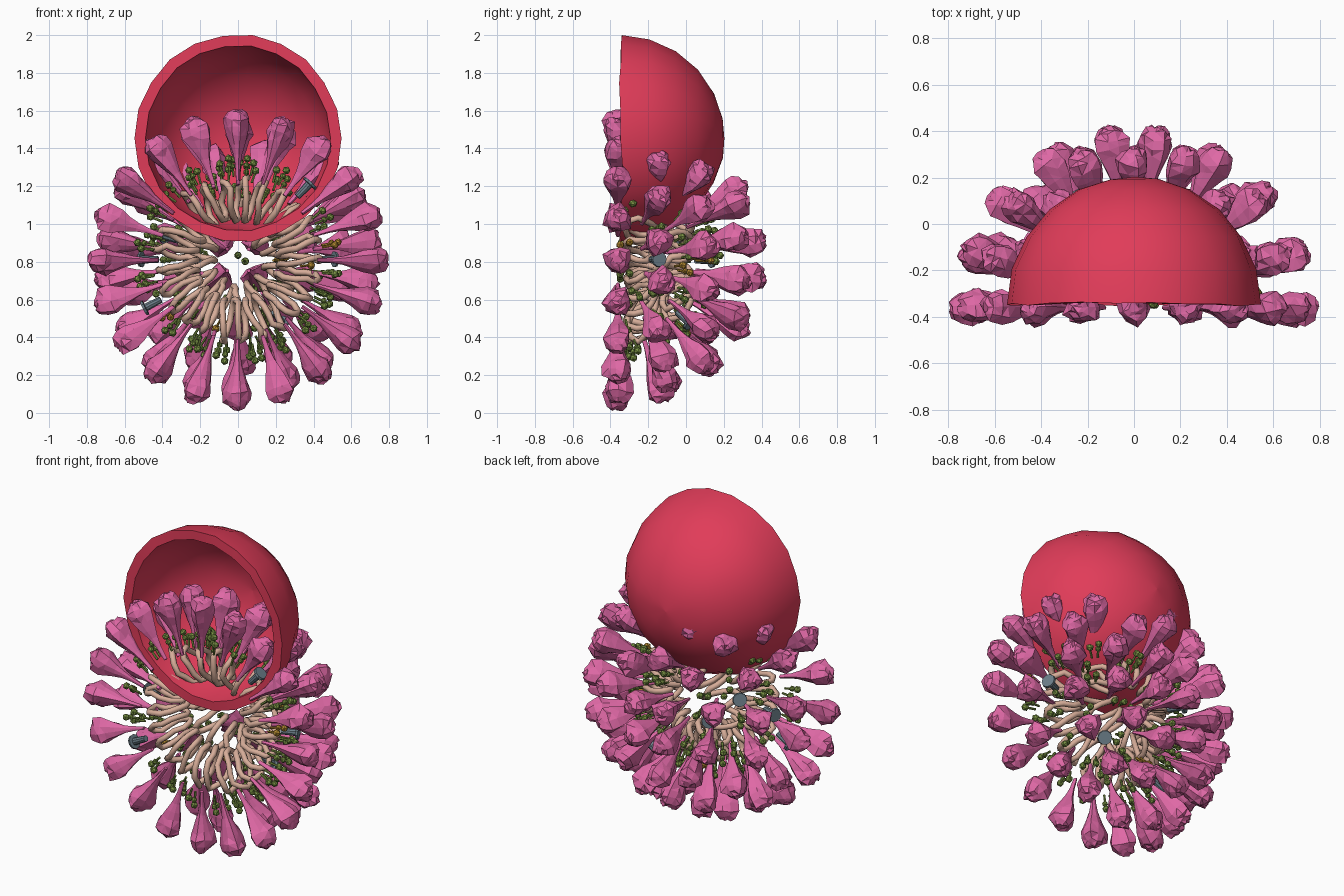
import bpy, bmesh, random
from math import sin, cos, pi, radians
from mathutils import Vector, Matrix, noise

if "Cube" in bpy.data.objects:
    bpy.data.objects.remove(bpy.data.objects["Cube"])

random.seed(7)
CENTRE = Vector((0, -0.36, 0.81))


def material(name, rgb):
    m = bpy.data.materials.new(name)
    m.diffuse_color = (*rgb, 1)
    m.use_nodes = True
    m.node_tree.nodes["Principled BSDF"].inputs["Base Color"].default_value = m.diffuse_color
    return m


RED = material("red", (0.75, 0.045, 0.10))
PINK = material("pink", (0.74, 0.14, 0.38))
TAN = material("tan", (0.68, 0.42, 0.32))
GREEN = material("green", (0.20, 0.30, 0.06))
GOLD = material("gold", (0.45, 0.25, 0.03))
GREY = material("slate", (0.15, 0.21, 0.25))


def mesh_from(bm, name, mat, smooth=False):
    bmesh.ops.recalc_face_normals(bm, faces=bm.faces[:])
    me = bpy.data.meshes.new(name)
    for f in bm.faces:
        f.smooth = smooth
    bm.to_mesh(me)
    bm.free()
    me.materials.append(mat)
    return me


def add(name, me):
    ob = bpy.data.objects.new(name, me)
    bpy.context.collection.objects.link(ob)
    return ob


def lathe(bm, profile, sides, radius_fn, closed=False):
    """Stack of rings along z, capped or closed on itself."""
    rings = []
    for i, (z, r) in enumerate(profile):
        ring = []
        for k in range(sides):
            a = 2 * pi * k / sides
            rr, dz = radius_fn(i, k, r)
            ring.append(bm.verts.new((rr * cos(a), rr * sin(a), z + dz)))
        rings.append(ring)
    pairs = list(zip(rings, rings[1:])) + ([(rings[-1], rings[0])] if closed else [])
    for a, b in pairs:
        for k in range(sides):
            j = (k + 1) % sides
            bm.faces.new((a[k], a[j], b[j], b[k]))
    if not closed:
        bm.faces.new(rings[0])
        bm.faces.new(rings[-1])


def direction(lat, ang):
    return Vector((cos(lat) * cos(ang), sin(lat), cos(lat) * sin(ang)))


def place(name, me, d):
    ob = add(name, me)
    spin = Matrix.Rotation(random.uniform(0, 2 * pi), 4, 'Z')
    ob.matrix_world = Matrix.Translation(CENTRE) @ d.to_track_quat('Z', 'Y').to_matrix().to_4x4() @ spin


def tube(name, pts, r, mat, cyclic=False):
    cu = bpy.data.curves.new(name, 'CURVE')
    cu.dimensions = '3D'
    cu.bevel_depth = r
    cu.bevel_resolution = 1
    sp = cu.splines.new('POLY')
    sp.points.add(len(pts) - 1)
    for p, co in zip(sp.points, pts):
        p.co = (*co, 1)
    sp.use_smooth = True
    sp.use_cyclic_u = cyclic
    cu.materials.append(mat)
    return add(name, cu)


# Half shell, lifted off the body: outer arc and inner arc joined at the rim
bm = bmesh.new()
arc = [radians(a) for a in (0, 16, 32, 48, 64, 79, 89.9)]
profile = [(0.548 * sin(a), 0.548 * cos(a)) for a in arc]
profile = [(0.490 * sin(a), 0.490 * cos(a)) for a in reversed(arc)] + profile
lathe(bm, profile, 22, lambda i, k, r: (r, 0), closed=True)
bmesh.ops.rotate(bm, verts=bm.verts[:], cent=(0, 0, 0), matrix=Matrix.Rotation(-pi / 2, 3, 'X'))
for v in bm.verts:
    rim = v.co.y < 0.01
    v.co *= 1 + 0.016 * noise.noise(v.co.normalized() * 3)
    if rim:
        v.co.y += 0.016 * noise.noise(v.co * 5)
shell = add("outer_shell", mesh_from(bm, "outer_shell", RED, True))
shell.location = (0, -0.345, 1.454)
bpy.context.view_layer.objects.active = shell
shell.select_set(True)
bpy.ops.object.shade_smooth_by_angle(angle=radians(40))

# Spike variants: thin stalk swelling to a lumpy three-lobed head
SPIKE = [(0.42, 0.010), (0.50, 0.014), (0.56, 0.024), (0.61, 0.040), (0.66, 0.058),
         (0.705, 0.071), (0.745, 0.070), (0.778, 0.050), (0.792, 0.025)]


def lumpy(i, k, r):
    j = 1 if i > 3 else 0.3
    return (r * (1 + 0.15 * cos(2 * pi * k / 3) + random.uniform(-0.12, 0.12) * j),
            random.uniform(-0.011, 0.011) * j)


spikes = []
for n in range(6):
    bm = bmesh.new()
    lathe(bm, SPIKE, 9, lumpy)
    bmesh.ops.triangulate(bm, faces=[f for f in bm.faces if f.calc_center_median().z > 0.64])
    spikes.append(mesh_from(bm, "spike", PINK))


# Small knob protein: paired balls on two stalks
def knob(mat):
    bm = bmesh.new()
    for x, y, z, r in ((0.026, 0, 0.540, 0.022), (-0.024, 0.006, 0.518, 0.023),
                       (0.024, 0.004, 0.505, 0.018)):
        bmesh.ops.create_icosphere(bm, subdivisions=1, radius=r, matrix=Matrix.Translation((x, y, z)))
    for a, b in (((0.026, 0, 0.53), (0.02, 0, 0.45)), ((-0.024, 0.006, 0.51), (-0.012, 0, 0.45))):
        a, b = Vector(a), Vector(b)
        m = Matrix.Translation((a + b) / 2) @ (a - b).to_track_quat('Z', 'Y').to_matrix().to_4x4()
        bmesh.ops.create_cone(bm, cap_ends=True, segments=6, radius1=0.007, radius2=0.007,
                              depth=(a - b).length, matrix=m)
    return mesh_from(bm, "knob", mat)


green_knob, gold_knob = knob(GREEN), knob(GOLD)

# Nail-like pin
bm = bmesh.new()
lathe(bm, [(0.46, 0.018), (0.55, 0.022), (0.551, 0.043), (0.565, 0.040)], 10, lambda i, k, r: (r, 0))
pin = mesh_from(bm, "pin", GREY)

# Scatter on rings of the half sphere
for row, (lat, count) in enumerate(((0, 20), (19, 18), (39, 15), (59, 10), (79, 4))):
    step = 2 * pi / count
    for k in range(count):
        ang = -pi / 2 + k * step + (pi / 4 if row == 4 else 0)
        jit = 0 if row in (0, 4) else random.uniform(-0.04, 0.04)
        place("spike", random.choice(spikes), direction(radians(lat) + jit, ang + jit))
        if row == 4:
            continue
        d = direction(radians(lat + 4), ang + step * random.uniform(0.4, 0.6))
        if (k + 3 * row) % 9 == 7:
            place("pin", pin, d)
        else:
            place("knob", gold_knob if (k + row) % 11 == 5 else green_knob, d)
        if k % 3 == 1:
            place("knob", green_knob, direction(radians(lat + 10), ang + step * random.uniform(-0.2, 0.2)))


# Coiled inner strand: two stacked wound rings
def coil(name, major, y, radial, depth, turns):
    pts = []
    for i in range(turns * 12):
        a = 2 * pi * i / (turns * 12)
        t = 2 * pi * i / 12
        ring = Vector((cos(a), sin(a), y)) * 4
        w = 0.03 * noise.noise(ring + Vector((cos(t), sin(t), 0)))
        a += 0.09 * noise.noise(ring * 2 + Vector((cos(t), 7, sin(t))))
        r = major + radial * cos(t) + w
        pts.append(CENTRE + Vector((r * cos(a), y + depth * sin(t) - 0.25 * (r - major) + w, r * sin(a))))
    tube(name, pts, 0.018, TAN, True)


coil("coil_front", 0.325, 0.125, 0.110, 0.075, 25)
coil("coil_back", 0.225, 0.31, 0.095, 0.07, 13)
place("core_knob", green_knob, direction(radians(88), 0.3))
